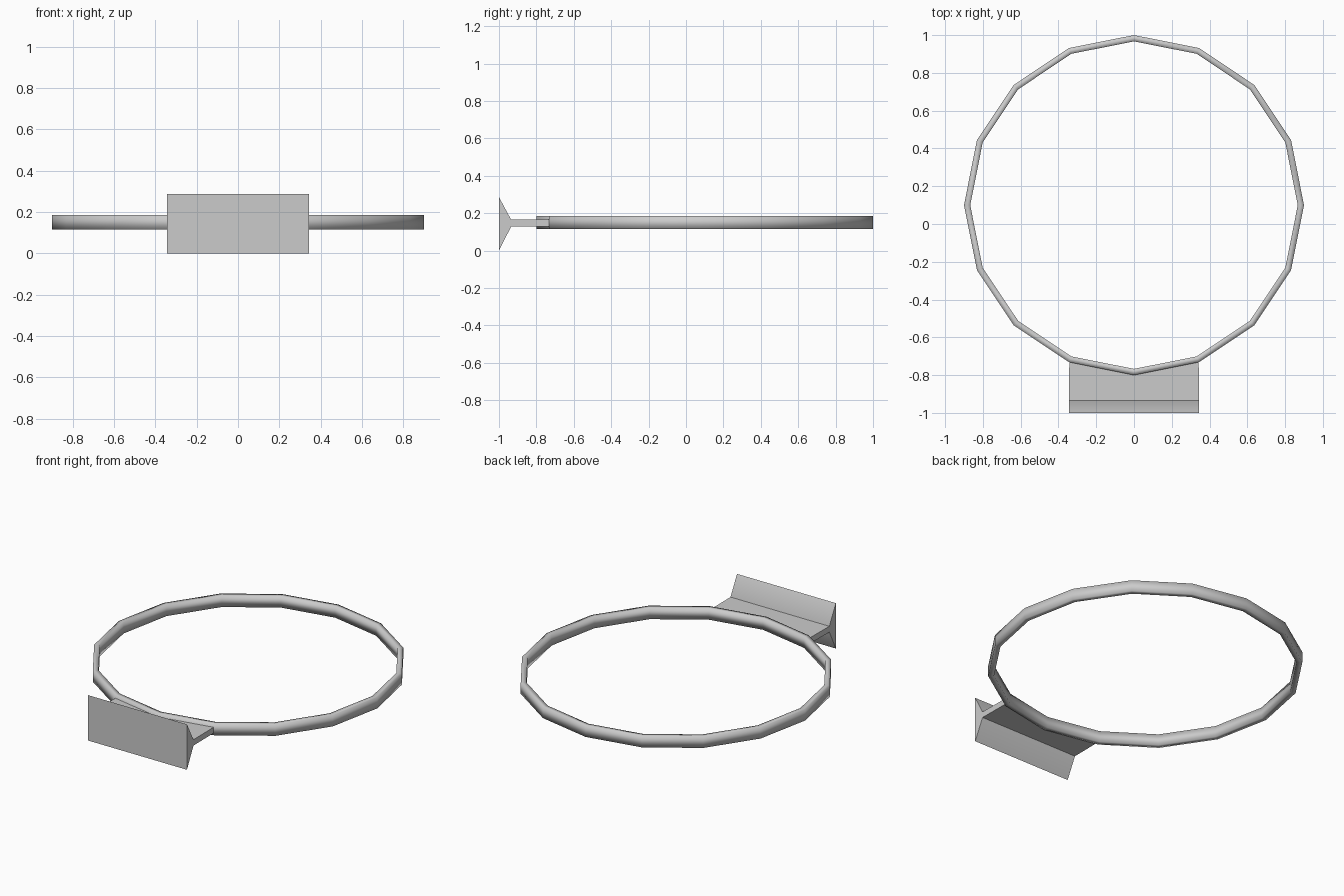
import bpy, math

cube = bpy.data.objects.get("Cube")
if cube:
    bpy.data.objects.remove(cube, do_unlink=True)

# Single grey metal
metal = bpy.data.materials.new("grey_metal")
metal.use_nodes = True
GREY = (0.6, 0.6, 0.6, 1)
metal.diffuse_color = GREY
metal.node_tree.nodes["Principled BSDF"].inputs["Base Color"].default_value = GREY

SIDES = 16
RADIUS, INNER = 0.9, 0.867
CENTRE_Y = 0.1
LOW, HIGH = 0.115, 0.185
STEP = 2 * math.pi / SIDES


def add_mesh(name, verts, faces):
    mesh = bpy.data.meshes.new(name)
    mesh.from_pydata(verts, [], faces)
    mesh.materials.append(metal)
    mesh.shade_smooth()
    obj = bpy.data.objects.new(name, mesh)
    bpy.context.collection.objects.link(obj)
    return obj


def ring_point(i, r):
    a = i * STEP - math.pi / 2
    return r * math.cos(a), CENTRE_Y + r * math.sin(a)


def prism(name, bottom, top):
    """Closed solid between two matching outlines."""
    n = len(bottom)
    sides = [(i, (i + 1) % n, (i + 1) % n + n, i + n) for i in range(n)]
    caps = [tuple(reversed(range(n))), tuple(range(n, 2 * n))]
    return add_mesh(name, bottom + top, sides + caps)


# Hoop: rectangular section swept round sixteen straight segments
section = [(RADIUS, LOW), (RADIUS, HIGH), (INNER, HIGH), (INNER, LOW)]
verts = [(*ring_point(i, r), z) for i in range(SIDES) for r, z in section]
faces = []
for i in range(SIDES):
    a, b = 4 * i, 4 * ((i + 1) % SIDES)
    for k in range(4):
        m = (k + 1) % 4
        faces.append((a + k, b + k, b + m, a + m))
add_mesh("hoop", verts, faces)

# Mounting arm: flat plate whose back edge follows the hoop
HALF = RADIUS * math.sin(STEP)
ARM_LOW, ARM_HIGH = 0.128, 0.165
NECK_Y, FRONT_Y = -0.935, -1.0
outline = [(-HALF, NECK_Y), (HALF, NECK_Y)] + [ring_point(i, RADIUS - 0.005) for i in (1, 0, -1)]
prism("mounting_arm", [(x, y, ARM_LOW) for x, y in outline],
      [(x, y, ARM_HIGH) for x, y in outline])

# Wall bracket: flared block, wide at the wall and narrow at the arm
flare = [(FRONT_Y, 0), (NECK_Y, ARM_LOW), (NECK_Y, ARM_HIGH), (FRONT_Y, 0.286)]
bracket = prism("wall_bracket", [(-HALF, y, z) for y, z in flare],
                [(HALF, y, z) for y, z in flare])

# Crisp edges on the plate and bracket
for obj in bpy.context.collection.objects:
    if obj.name in ("mounting_arm", "wall_bracket"):
        obj.data.set_sharp_from_angle(angle=math.radians(40))
